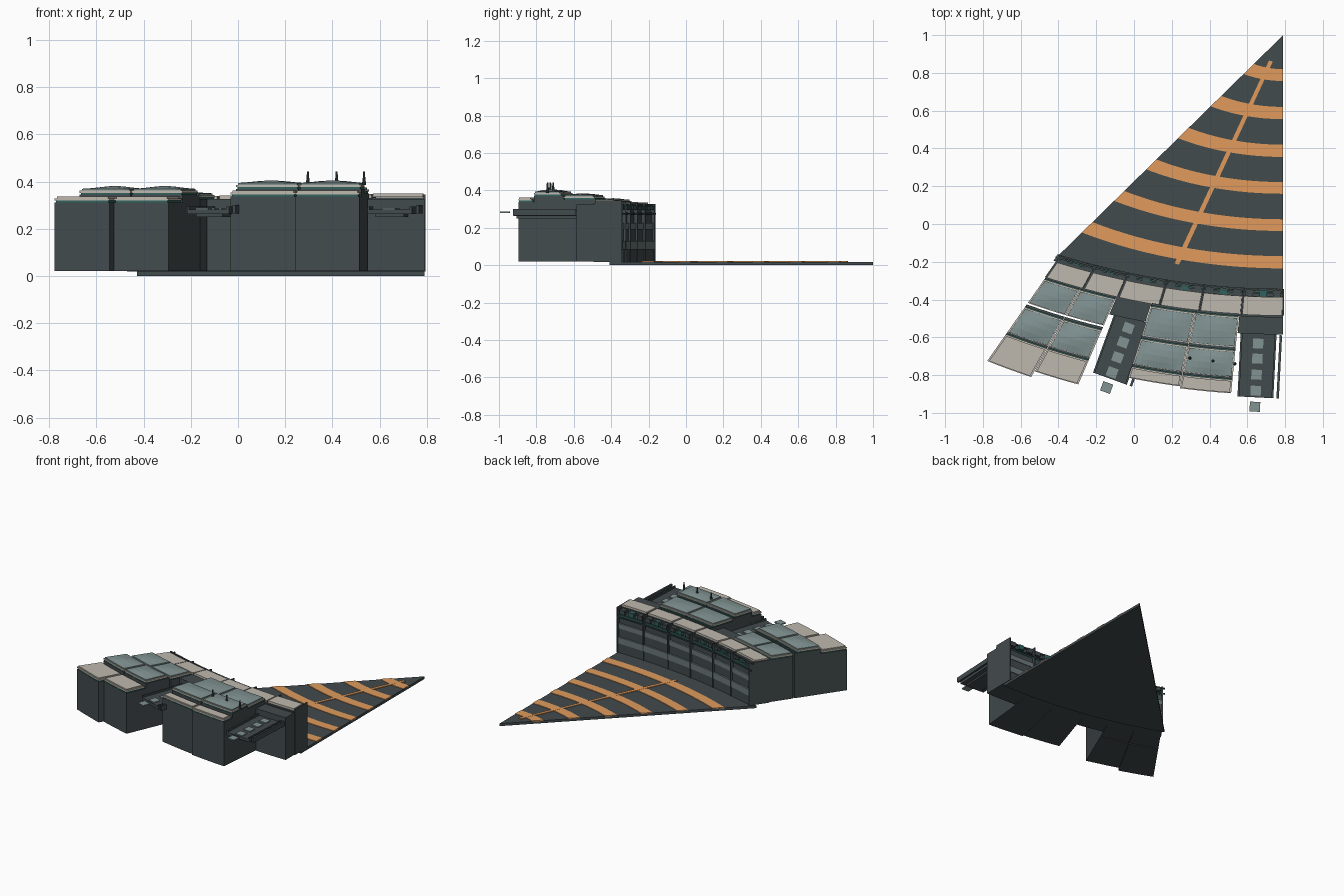
import bpy, bmesh
from math import sin, cos, pi, radians

if "Cube" in bpy.data.objects:
    bpy.data.objects.remove(bpy.data.objects["Cube"])

def mat(name, c):
    m = bpy.data.materials.new(name)
    m.diffuse_color = (*c, 1)
    m.use_nodes = True
    m.node_tree.nodes["Principled BSDF"].inputs["Base Color"].default_value = m.diffuse_color
    return m

DARK = mat("slate", (.055, .07, .075))
ORANGE = mat("orange", (.75, .33, .11))
TEAL = mat("roof_teal", (.22, .29, .29))
BEIGE = mat("beige", (.52, .48, .42))
GREY = mat("light_grey", (.15, .19, .19))
GREEN = mat("deep_green", (.03, .12, .11))

def finish(bm, name, m):
    bmesh.ops.recalc_face_normals(bm, faces=bm.faces)
    me = bpy.data.meshes.new(name)
    bm.to_mesh(me)
    bm.free()
    ob = bpy.data.objects.new(name, me)
    bpy.context.collection.objects.link(ob)
    me.materials.append(m)
    return ob

def prism(name, pts, z0, z1, m):
    bm = bmesh.new()
    f = bm.faces.new([bm.verts.new((x, y, z0)) for x, y in pts])
    r = bmesh.ops.extrude_face_region(bm, geom=[f])
    for v in r["geom"]:
        if isinstance(v, bmesh.types.BMVert):
            v.co.z = z1
    return finish(bm, name, m)

# Plan of the stand: s runs along the front curve, d is depth behind it
def heading(s):
    return radians(24 * s + 4.3 * s * s)

def plan(s, d):
    a = heading(s)
    return (.79 - s - d * sin(a), -.385 + .128 * s * s - d * cos(a))

def arc_block(name, s0, s1, d0, d1, z0, z1, m, hump=0, ns=8):
    """Curved block between two arcs, optionally with a bulging roof."""
    bm = bmesh.new()
    nd = 4 if hump else 1
    def top(i, j):
        return z1 + hump * sin(pi * i / ns) * sin(pi * j / nd)
    lo = [[bm.verts.new((*plan(s0 + (s1 - s0) * i / ns, d0 + (d1 - d0) * j / nd), z0))
           for j in range(nd + 1)] for i in range(ns + 1)]
    hi = [[bm.verts.new((v.co.x, v.co.y, top(i, j))) for j, v in enumerate(row)]
          for i, row in enumerate(lo)]
    for i in range(ns):
        for j in range(nd):
            for g in (lo, hi):
                bm.faces.new((g[i][j], g[i+1][j], g[i+1][j+1], g[i][j+1]))
        for j in (0, nd):
            bm.faces.new((lo[i][j], lo[i+1][j], hi[i+1][j], hi[i][j]))
    for i in (0, ns):
        for j in range(nd):
            bm.faces.new((lo[i][j], lo[i][j+1], hi[i][j+1], hi[i][j]))
    return finish(bm, name, m)

def turned_box(name, s, d0, d1, w, z0, z1, m, side=0):
    """Straight box running back from the curve at s, shifted sideways."""
    a = heading(s)
    p, q = plan(s, d0), plan(s, d1)
    def off(c, k):
        return (c[0] + k * cos(a), c[1] - k * sin(a))
    return prism(name, [off(p, side - w/2), off(p, side + w/2),
                        off(q, side + w/2), off(q, side - w/2)], z0, z1, m)

# Floor wedge with elliptical edge, orange bands and diagonal line
def ell(b, t):
    return (.79 - 1.62 * b * sin(t), 1 - b * cos(t))
TS = [.562 * i / 20 for i in range(21)]
prism("floor", [(.79, 1)] + [ell(1.41, t) for t in TS], 0, .018, DARK)
for k, (b0, b1) in enumerate([(.18, .243), (.38, .445), (.58, .645),
                              (.778, .84), (.975, 1.037), (1.17, 1.235)]):
    prism(f"floor_band_{k}", [ell(b0, t) for t in TS] + [ell(b1, t) for t in reversed(TS)],
          .015, .022, ORANGE)
prism("floor_line", [(.715, .866), (.735, .86), (.238, -.216), (.215, -.208)], .015, .0225, ORANGE)

# Facade towards the floor: stacked bands split into bays
BAYS = [0, .213, .425, .626, .835, 1.01, 1.2]
BANDS = [(-.035, .018, .085, DARK), (-.04, .085, .13, GREY), (-.028, .13, .19, DARK),
         (-.032, .19, .225, GREY), (-.02, .225, .268, DARK), (-.024, .268, .285, GREEN),
         (-.016, .285, .32, DARK)]
for i in range(6):
    a, b = BAYS[i] + .002, BAYS[i+1] - .002
    drop = -.003 * i
    for k, (d, z0, z1, m) in enumerate(BANDS):
        arc_block(f"facade_bay_{i}_band_{k}", a, b, d, .01, z0, z1, m, ns=4)
    # front tier body and its pale roof slab
    arc_block(f"front_tier_{i}", a, b, 0, .11, .018, .333 + drop, DARK, ns=4)
    arc_block(f"front_roof_{i}", a + .003, b - .003, .002, .1, .335 + drop, .35 + drop, BEIGE, ns=4)
    # hanging boxes along the roof edge
    for u in (.15, .5, .85):
        turned_box(f"edge_box_{i}_{u}", a + (b - a) * u, -.034, 0, .04, .295, .328 + drop,
                   GREEN if u == .5 else DARK)
for s in BAYS:
    turned_box("facade_rib", s, -.042, .1, .008, .018, .345 - .016 * s, DARK)
arc_block("edge_rail_low", 0, 1.22, -.042, -.034, .27, .278, DARK, ns=20)
arc_block("edge_rail_high", 0, 1.22, -.03, -.02, .318, .326, DARK, ns=20)

# Two stepped building blocks, each in two halves; tiers are
# (front depth, back depth, roof height, bulge, roof colour)
def building(name, s0, s1, tiers, trim):
    mid = (s0 + s1) / 2
    for h, (a, b) in enumerate([(s0, mid - .001), (mid + .001, s1)]):
        for k, (d0, d1, z, hump, m) in enumerate(tiers):
            e = trim[h]
            if k == len(tiers) - 1:
                d1 += e
            n = f"{name}_{h}_tier_{k}"
            arc_block(n + "_body", a, b, d0 - .025, d1, .02, z - .025, DARK)
            arc_block(n + "_trim", a + .004, b - .004, d0 - .014, d1 - .002, z - .025, z - .017, GREEN)
            arc_block(n + "_lip", a, b, d0 - .008, d1, z - .017, z - .008, BEIGE)
            arc_block(n + "_roof", a + .006, b - .006, d0, d1 - .004, z - .008, z, m, hump)

building("left_block", .845, 1.2, [(.12, .265, .35, .008, TEAL), (.30, .455, .369, .012, TEAL),
                                   (.475, .605, .337, 0, BEIGE)], (0, .035))
building("right_block", .225, .665, [(.12, .275, .375, .008, TEAL), (.30, .435, .394, .01, TEAL),
                                     (.455, .52, .362, 0, BEIGE)], (0, -.01))

# Vents on the right roof
for x, y in ((.296, -.71), (.418, -.725), (.534, -.74)):
    for r, z0, z1 in ((.009, .385, .415), (.006, .41, .442)):
        bpy.ops.mesh.primitive_cone_add(vertices=10, radius1=r, radius2=r * .7,
                                        depth=z1 - z0, location=(x, y, (z0 + z1) / 2))
        o = bpy.context.object
        o.name = "roof_vent"
        o.data.materials.append(DARK)

# Gangways in the gaps: link body, ramp, parapets and floor panels
for name, s, a, b in (("right", .12, 0, .222), ("left", .735, .668, .842)):
    arc_block(name + "_link", a, b, .09, .2, .02, .325, DARK)
    turned_box(name + "_gangway", s, .19, .535, .19, .262, .282, DARK)
    turned_box(name + "_gangway_beam", s, .19, .52, .12, .25, .264, DARK)
    for side in (-.09, .09):
        turned_box(name + "_parapet", s, .19, .535, .01, .28, .295, DARK, side)
    turned_box(name + "_side_rail", s, .2, .535, .013, .265, .3, DARK, .118)
    for d in (.25, .33, .415, .5, .585):
        turned_box(name + "_panel", s, d - .026, d + .026, .055, .28, .288, TEAL)
